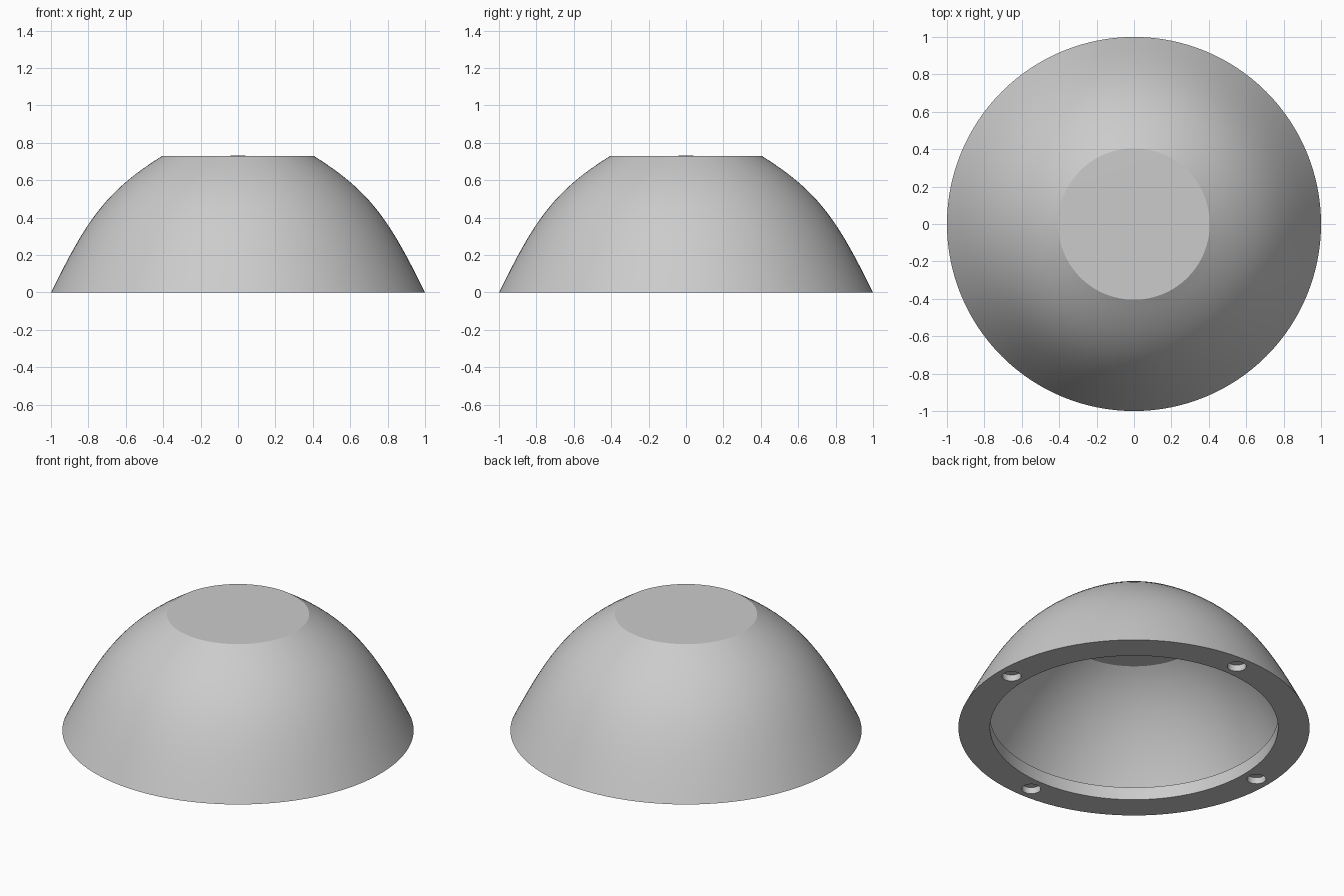
import bpy, bmesh, math
from mathutils import Vector
from mathutils.geometry import interpolate_bezier

cube = bpy.data.objects.get("Cube")
if cube:
    bpy.data.objects.remove(cube, do_unlink=True)

# Single grey material
grey = bpy.data.materials.new("plain_grey")
grey.use_nodes = True
colour = (0.6, 0.6, 0.6, 1)
grey.diffuse_color = colour
grey.node_tree.nodes["Principled BSDF"].inputs["Base Color"].default_value = colour


def curve(*points):
    """Smooth profile section through radius/height control points."""
    knots = [Vector((r, 0, z)) for r, z in points]
    return interpolate_bezier(*knots, 20)


def lathe(name, profile, steps=128):
    """Revolve a radius/height profile around the z axis."""
    bm = bmesh.new()
    verts = [bm.verts.new(p) for p in profile]
    edges = [bm.edges.new(pair) for pair in zip(verts, verts[1:])]
    bmesh.ops.spin(bm, geom=verts + edges, cent=(0, 0, 0), axis=(0, 0, 1),
                   angle=math.tau, steps=steps)
    bmesh.ops.remove_doubles(bm, verts=bm.verts, dist=0.0001)
    bmesh.ops.recalc_face_normals(bm, faces=bm.faces)
    mesh = bpy.data.meshes.new(name)
    bm.to_mesh(mesh)
    bm.free()
    obj = bpy.data.objects.new(name, mesh)
    bpy.context.collection.objects.link(obj)
    mesh.materials.append(grey)
    return obj


# Hollow dome: flat crown, curved wall, and a base ring that
# projects inwards past the thin shell, leaving a ledge inside
outer = curve((1, 0), (0.81, 0.385), (0.71, 0.54), (0.405, 0.73))
ring = [Vector((0.82, 0, 0)), Vector((0.82, 0, 0.08))]
inner = curve((0.875, 0.08), (0.77, 0.29), (0.62, 0.51), (0.41, 0.64))
profile = [Vector((0, 0, 0.731))] + outer[::-1] + ring
profile += inner + [Vector((0, 0, 0.64))]
dome = lathe("dome_shell", profile)

# Four blind holes in the underside of the base ring
bpy.context.view_layer.objects.active = dome
for i in range(4):
    angle = i * math.pi / 2
    bpy.ops.mesh.primitive_cylinder_add(
        vertices=32, radius=0.054, depth=0.08,
        location=(0.91 * math.cos(angle), 0.91 * math.sin(angle), 0))
    cutter = bpy.context.object
    cutter.name = "rim_hole_cutter"
    cutter.hide_render = True
    cutter.data.materials.append(grey)
    cut = dome.modifiers.new("rim_hole", "BOOLEAN")
    cut.operation = "DIFFERENCE"
    cut.solver = "EXACT"
    cut.object = cutter
    bpy.context.view_layer.objects.active = dome
    bpy.ops.object.modifier_apply(modifier=cut.name)
    bpy.data.objects.remove(cutter, do_unlink=True)

# Smooth walls with crisp crown, ledge, rim and hole edges
bpy.ops.object.select_all(action="DESELECT")
dome.select_set(True)
bpy.context.view_layer.objects.active = dome
bpy.ops.object.shade_smooth_by_angle(angle=math.radians(20))
